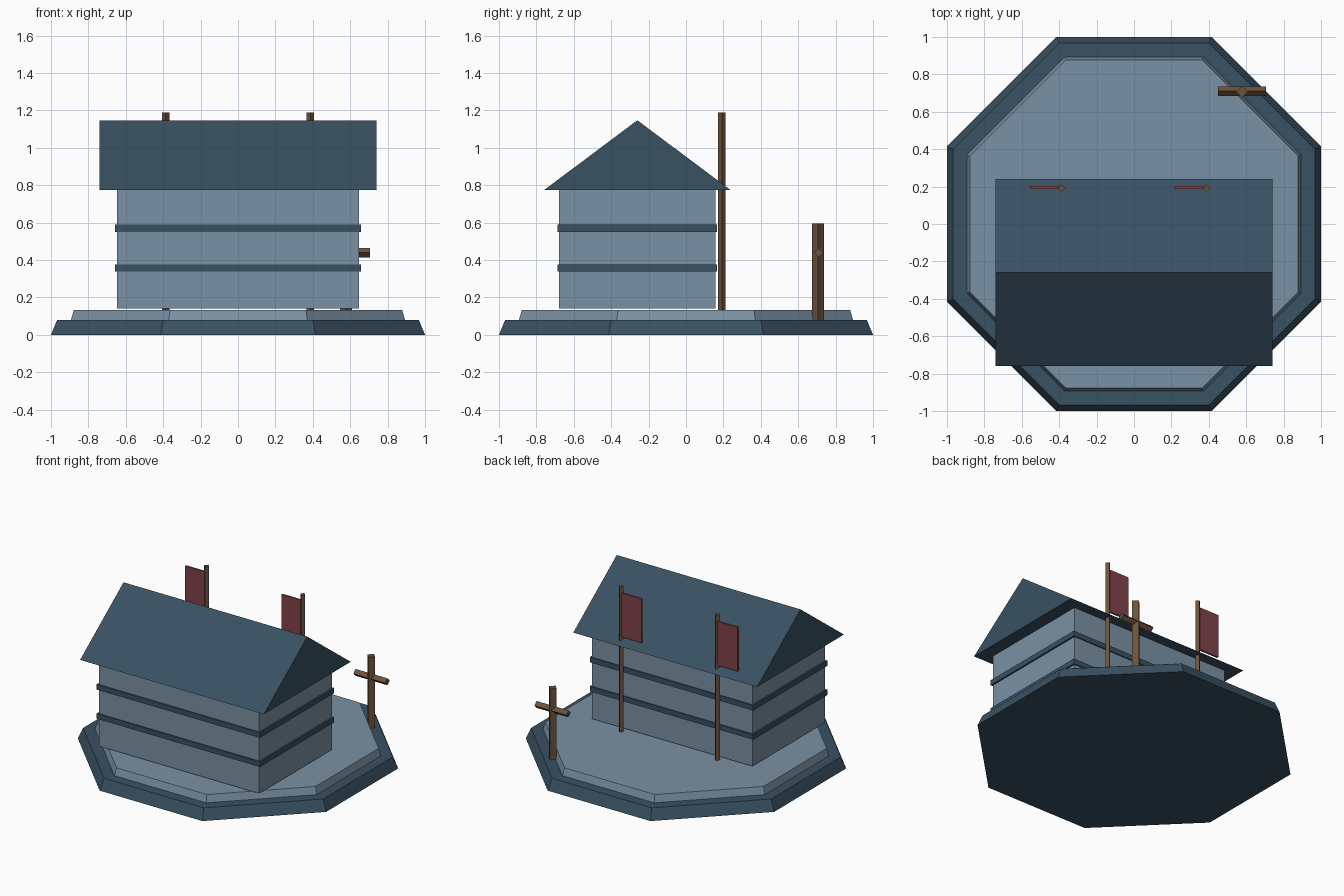
import bpy
import math

old = bpy.data.objects.get("Cube")
if old:
    bpy.data.objects.remove(old, do_unlink=True)


def material(name, rgb):
    linear = [((c / 255 + 0.055) / 1.055) ** 2.4 for c in rgb] + [1.0]
    mat = bpy.data.materials.new(name)
    mat.use_nodes = True
    mat.diffuse_color = linear
    mat.node_tree.nodes["Principled BSDF"].inputs["Base Color"].default_value = linear
    return mat


pale = material("pale blue stone", (122, 145, 164))
slate = material("dark slate", (57, 81, 98))
wood = material("brown wood", (108, 82, 60))
cloth = material("dull red cloth", (128, 66, 76))


def finish(name, mat):
    obj = bpy.context.object
    obj.name = name
    obj.data.name = name
    obj.data.materials.append(mat)
    return obj


def box(name, mat, centre, size):
    bpy.ops.mesh.primitive_cube_add(size=1, location=centre)
    obj = finish(name, mat)
    obj.scale = size
    return obj


def slab(name, mat, z0, z1, bottom, top):
    """Eight-sided tapered slab, sized by the distance to its flat sides."""
    k = 1 / math.cos(math.pi / 8)
    bpy.ops.mesh.primitive_cone_add(vertices=8, radius1=bottom * k, radius2=top * k,
                                    depth=z1 - z0, location=(0, 0, (z0 + z1) / 2),
                                    rotation=(0, 0, math.pi / 8))
    return finish(name, mat)


def beam(name, mat, centre, radius, length, rotation=(0, 0, 0)):
    """Four-sided beam standing on its diagonal."""
    bpy.ops.mesh.primitive_cylinder_add(vertices=4, radius=radius, depth=length,
                                        location=centre, rotation=rotation)
    return finish(name, mat)


# Stepped base
slab("base_lower", slate, 0, 0.08, 1.0, 0.967)
slab("base_upper", pale, 0.08, 0.133, 0.893, 0.878)

# Walls and bands
HOUSE_Y = -0.26
box("walls", pale, (0, HOUSE_Y, 0.457), (1.292, 0.838, 0.634))
for label, z in (("lower", 0.358), ("upper", 0.57)):
    box(label + "_band", slate, (0, HOUSE_Y, z), (1.316, 0.854, 0.038))

# Gable roof
profile = [(-0.5, 0.773), (0.5, 0.773), (0, 1.147)]
verts = [(x, HOUSE_Y + y, z) for x in (-0.74, 0.74) for y, z in profile]
faces = [(2, 1, 0), (3, 4, 5), (0, 1, 4, 3), (1, 2, 5, 4), (2, 0, 3, 5)]
mesh = bpy.data.meshes.new("roof")
mesh.from_pydata(verts, [], faces)
mesh.materials.append(slate)
bpy.context.collection.objects.link(bpy.data.objects.new("roof", mesh))

# Banners on poles
for label, x in (("right", -0.387), ("left", 0.387)):
    beam(label + "_banner_pole", wood, (x, 0.192, 0.661), 0.02, 1.056)
    box(label + "_banner", cloth, (x - 0.09, 0.195, 0.983), (0.16, 0.014, 0.32))

# Signpost
beam("signpost", wood, (0.578, 0.707, 0.338), 0.032, 0.517)
beam("signpost_arm", wood, (0.578, 0.71, 0.439), 0.025, 0.257, (0, math.pi / 2, 0))
